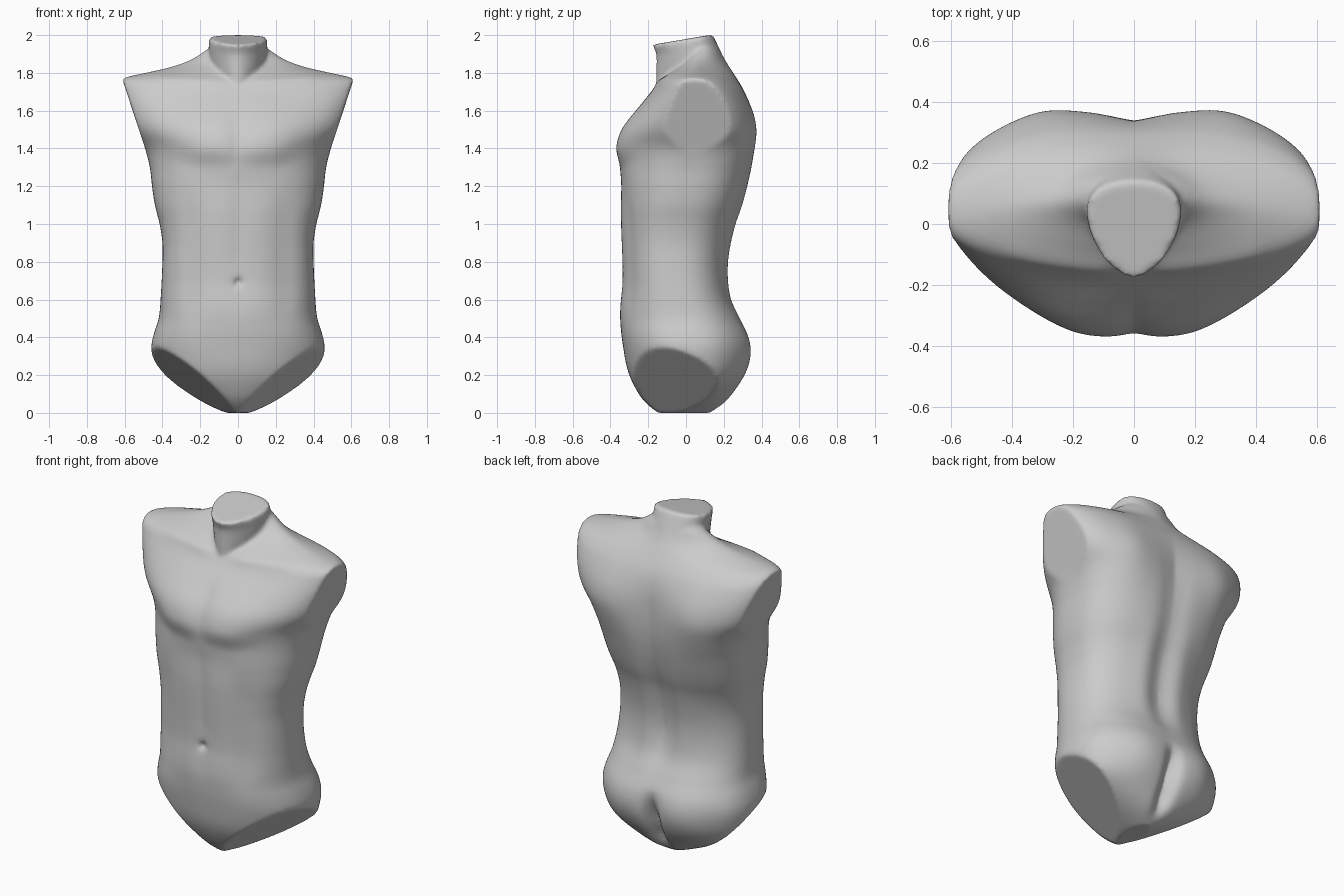
import bpy, bmesh
from math import sin, cos, pi, exp
from mathutils import Vector

if "Cube" in bpy.data.objects:
    bpy.data.objects.remove(bpy.data.objects["Cube"])

# ---- profiles along z: (z, value) ----
BODY = dict(
    width=[(0, .06), (.05, .19), (.1, .30), (.15, .385), (.2, .43), (.3, .455), (.36, .458),
           (.42, .445), (.5, .42), (.6, .41), (.8, .40), (.9, .40), (1.0, .415), (1.1, .44),
           (1.2, .455), (1.3, .467), (1.4, .495), (1.5, .56), (1.6, .60), (1.7, .63), (1.75, .635),
           (1.775, .60), (1.80, .49), (1.83, .36), (1.87, .25), (1.93, .155)],
    front=[(0, -.15), (.05, -.21), (.1, -.25), (.2, -.30), (.3, -.325), (.5, -.348), (.7, -.33),
           (1.0, -.338), (1.2, -.343), (1.3, -.35), (1.4, -.358), (1.5, -.328), (1.6, -.262),
           (1.7, -.185), (1.76, -.14), (1.8, -.09), (1.85, -.03), (1.93, .03)],
    back=[(0, .13), (.02, .17), (.05, .21), (.1, .25), (.2, .305), (.3, .33), (.4, .325), (.5, .285),
          (.6, .24), (.7, .222), (.8, .222), (.9, .237), (1.0, .262), (1.1, .30), (1.2, .33),
          (1.3, .35), (1.4, .36), (1.5, .36), (1.6, .345), (1.7, .31), (1.8, .25), (1.87, .205),
          (1.93, .17)],
    mid=[(0, 0), (.3, .02), (.8, -.05), (1.2, 0), (1.6, .04), (1.77, .04), (1.85, .07), (1.93, .09)],
    nf=[(0, 2), (.4, 2.3), (.9, 2.5), (1.2, 2.4), (1.4, 2.1), (1.6, 2.3), (1.75, 2.2), (1.85, 1.7), (1.92, 2)],
    nb=[(0, 2), (.3, 2.4), (.8, 2.4), (1.2, 2.6), (1.5, 3.3), (1.7, 2.6), (1.77, 2), (1.85, 1.6), (1.92, 2)])
NECK = dict(
    width=[(1.62, .08), (1.75, .115), (1.85, .145), (1.95, .155), (2.04, .148)],
    front=[(1.62, -.12), (1.72, -.155), (1.8, -.157), (1.9, -.158), (1.95, -.178), (2.04, -.195)],
    back=[(1.62, .2), (1.8, .235), (1.9, .19), (2.0, .142), (2.04, .12)],
    mid=[(1.62, .04), (2.04, .04)],
    nf=[(1.62, 1.8), (2.04, 1.65)],
    nb=[(1.62, 2), (2.04, 2.3)])


def curve(keys, z):
    """Smooth Hermite interpolation through the keys."""
    z = min(max(z, keys[0][0]), keys[-1][0])
    i = 0
    while i < len(keys) - 2 and z > keys[i + 1][0]:
        i += 1

    def slope(j):
        a, b = keys[max(j - 1, 0)], keys[min(j + 1, len(keys) - 1)]
        return (b[1] - a[1]) / (b[0] - a[0])
    (z0, v0), (z1, v1) = keys[i], keys[i + 1]
    h = z1 - z0
    t = (z - z0) / h
    return ((2*t**3 - 3*t*t + 1) * v0 + (t**3 - 2*t*t + t) * h * slope(i)
            + (3*t*t - 2*t**3) * v1 + (t**3 - t*t) * h * slope(i + 1))


def bump(v, c, r):
    return exp(-((v - c) / r) ** 2)


def ramp(v, a, b):
    t = min(max((v - a) / (b - a), 0), 1)
    return t * t * (3 - 2 * t)


def band(v, a, b, soft):
    return ramp(v, a - soft, a + soft) * (1 - ramp(v, b - soft, b + soft))


def front_relief(x, z):
    x = abs(x)
    lower = 1.28 + .35 * max(x - .2, 0)
    d = .024 * bump(x, .19, .18) * ramp(z, lower, lower + .14) * (1 - ramp(z, 1.45, 1.7))  # chest
    d -= .010 * bump(x, 0, .045) * band(z, 1.35, 1.6, .08)       # breastbone
    d -= .004 * bump(x, 0, .03) * band(z, .8, 1.25, .06)         # midline
    d += .008 * bump(x, .1, .1) * band(z, .55, 1.15, .1)         # abdominals
    d -= .008 * bump(x, .25, .06) * band(z, .5, 1.1, .12)
    d -= .03 * bump(x, 0, .02) * bump(z, .69, .02)               # navel
    d += .010 * bump(z, 1.745 + .08 * x, .025) * band(x, .08, .42, .05)  # collarbones
    return d


def back_relief(x, z):
    x = abs(x)
    d = -.024 * bump(x, 0, .08) * band(z, .6, 1.6, .15)          # spine
    d += .022 * bump(x, .29, .13) * bump(z, 1.5, .17)            # shoulder blades
    d += .010 * bump(x, .11, .07) * band(z, .6, 1.1, .15)        # lower back muscles
    d += .022 * bump(x, .19, .13) * bump(z, .3, .16)             # buttocks
    d -= .07 * bump(x, 0, .04) * band(z, .06, .34, .1)           # cleft
    return d


def loft(p, z0, z1, rings, relief):
    bm, n, prev = bmesh.new(), 144, None
    for k in range(rings + 1):
        z = z0 + (z1 - z0) * k / rings
        w, f, b, m, nf, nb = (curve(p[c], z) for c in ("width", "front", "back", "mid", "nf", "nb"))
        arm_cut = max(.607 - .33 * (1.75 - z), .487)             # flat arm stump
        ring = []
        for i in range(n):
            c, s = cos(2 * pi * i / n), sin(2 * pi * i / n)
            e = 2 / (nb if s > 0 else nf)
            x = w * abs(c) ** e * (1 if c > 0 else -1)
            y = m + abs(s) ** e * ((b if s > 0 else f) - m)
            if relief:
                k2 = min(1, 1.5 * abs(s))
                y += k2 * (back_relief(x, z) if s > 0 else -front_relief(x, z))
            x = min(max(x, -arm_cut), arm_cut)
            ring.append(bm.verts.new((x, y, z)))
        if prev:
            for i in range(n):
                j = (i + 1) % n
                bm.faces.new((prev[i], prev[j], ring[j], ring[i]))
        else:
            bm.faces.new(ring[::-1])
        prev = ring
    bm.faces.new(prev)
    return bm


def slice_off(bm, point, normal):
    """Cut away the side the normal points to and cap it flat."""
    bmesh.ops.bisect_plane(bm, geom=bm.verts[:] + bm.edges[:] + bm.faces[:], dist=1e-5,
                           plane_co=Vector(point), plane_no=Vector(normal), clear_outer=True)
    bmesh.ops.holes_fill(bm, edges=[e for e in bm.edges if e.is_boundary], sides=0)


# Trunk with leg cuts
trunk = loft(BODY, 0, 1.93, 190, True)
for s in (1, -1):
    slice_off(trunk, (s * .035, -.1, 0), (s * .62, -.28, -.73))

# Neck with sloping cut
neck = loft(NECK, 1.62, 2.04, 40, False)
slice_off(neck, (0, .14, 2.003), (0, -.17, 1))

# Join both shells and fuse them into one smooth skin
mesh = bpy.data.meshes.new("torso")
tmp = bpy.data.meshes.new("neck_part")
neck.to_mesh(tmp)
trunk.from_mesh(tmp)
bmesh.ops.recalc_face_normals(trunk, faces=trunk.faces[:])
bmesh.ops.triangulate(trunk, faces=[f for f in trunk.faces if len(f.verts) > 4])
trunk.to_mesh(mesh)
bpy.data.meshes.remove(tmp)
torso = bpy.data.objects.new("torso", mesh)
bpy.context.collection.objects.link(torso)

fuse = torso.modifiers.new("fuse", 'REMESH')
fuse.mode = 'VOXEL'
fuse.voxel_size = .011
fuse.use_smooth_shade = True
soft = torso.modifiers.new("soften", 'SMOOTH')
soft.factor = .5
soft.iterations = 8
